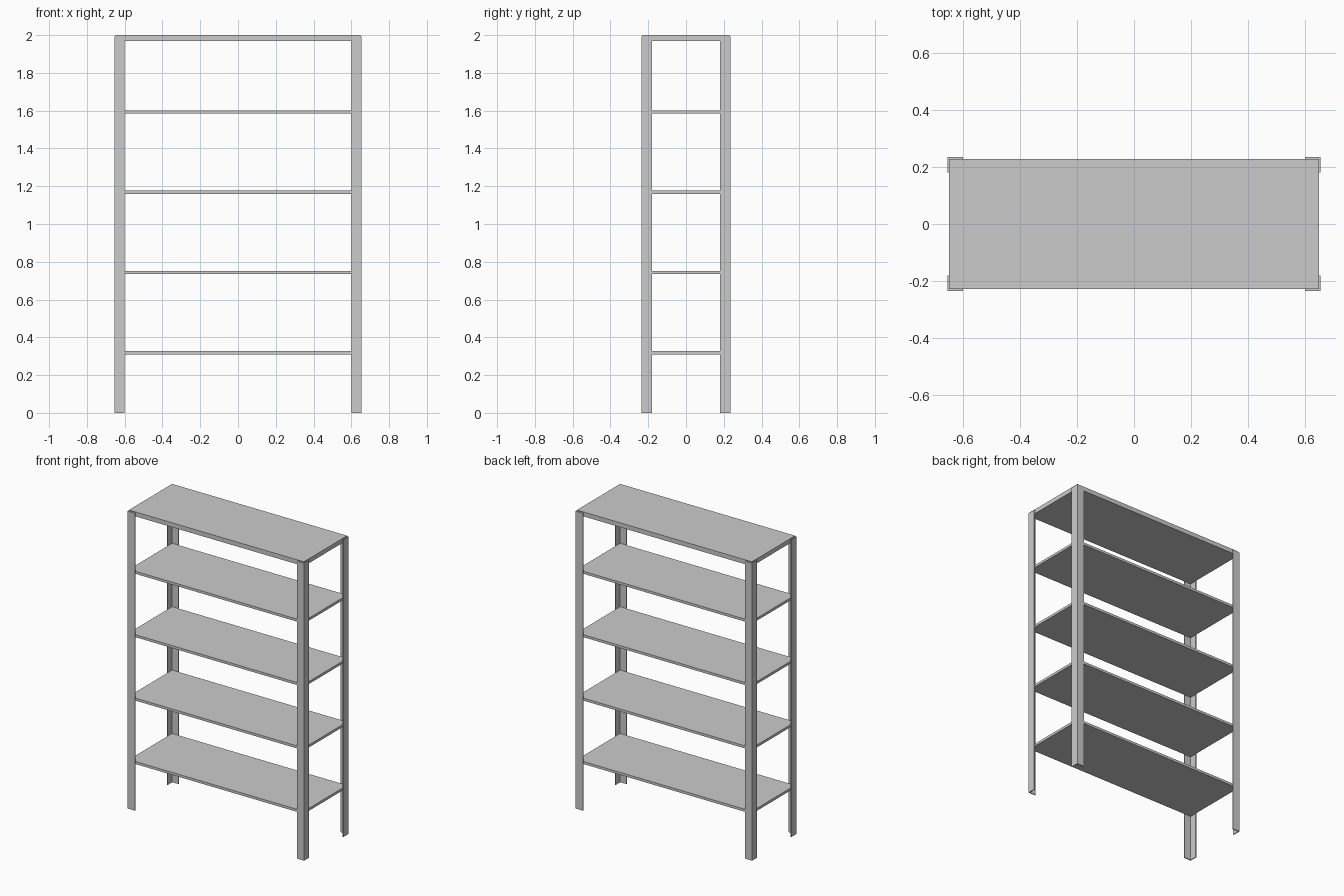
import bpy, bmesh

if "Cube" in bpy.data.objects:
    bpy.data.objects.remove(bpy.data.objects["Cube"])

HX, HY = 0.655, 0.235      # outer half width / depth
T, W = 0.006, 0.054        # angle steel thickness and flange width


def extrude_profile(name, pts, z0, z1):
    """Closed prism from a flat profile."""
    bm = bmesh.new()
    face = bm.faces.new([bm.verts.new((x, y, z0)) for x, y in pts])
    ext = bmesh.ops.extrude_face_region(bm, geom=[face])
    top = [v for v in ext["geom"] if isinstance(v, bmesh.types.BMVert)]
    bmesh.ops.translate(bm, verts=top, vec=(0, 0, z1 - z0))
    bmesh.ops.recalc_face_normals(bm, faces=bm.faces)
    mesh = bpy.data.meshes.new(name)
    bm.to_mesh(mesh)
    bm.free()
    obj = bpy.data.objects.new(name, mesh)
    bpy.context.collection.objects.link(obj)
    return obj


# L-section corner posts, flanges pointing inward
profile = [(HX, HY), (HX - W, HY), (HX - W, HY - T),
           (HX - T, HY - T), (HX - T, HY - W), (HX, HY - W)]
for sx, side in ((-1, "left"), (1, "right")):
    for sy, end in ((-1, "front"), (1, "back")):
        extrude_profile(f"{end}_{side}_post",
                        [(x * sx, y * sy) for x, y in profile], 0, 1.993)

# Shelf boards seated inside the posts; the top board is thicker
sx, sy = HX - T, HY - T
board = [(-sx, -sy), (sx, -sy), (sx, sy), (-sx, sy)]
for i in range(4):
    top = 0.327 + i * 0.425
    extrude_profile(f"shelf_{i + 1}", board, top - 0.017, top)
extrude_profile("top_shelf", board, 1.97, 2.0)
